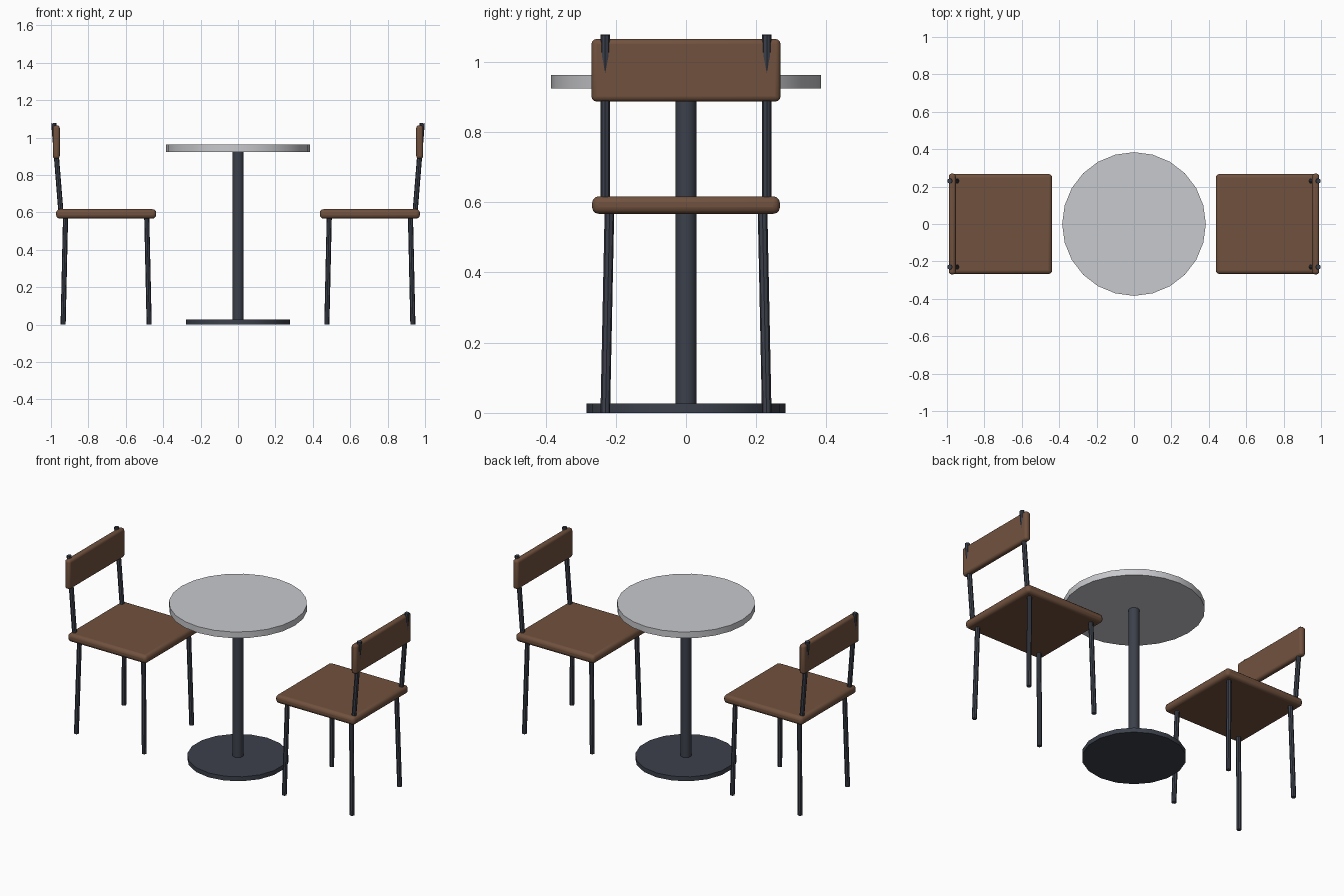
import bpy, math
from mathutils import Vector

if "Cube" in bpy.data.objects:
    bpy.data.objects.remove(bpy.data.objects["Cube"])


def material(name, rgb):
    m = bpy.data.materials.new(name)
    m.diffuse_color = (*rgb, 1)
    m.use_nodes = True
    m.node_tree.nodes["Principled BSDF"].inputs["Base Color"].default_value = m.diffuse_color
    return m


wood = material("brown wood", (0.165, 0.083, 0.048))
metal = material("dark metal", (0.045, 0.052, 0.070))
stone = material("light grey top", (0.58, 0.585, 0.61))


def finish(name, mat):
    ob = bpy.context.object
    ob.name = name
    ob.data.materials.append(mat)
    bpy.ops.object.shade_smooth_by_angle(angle=math.radians(35))
    return ob


def rod(name, a, b, radius, mat, sides):
    a, b = Vector(a), Vector(b)
    d = b - a
    bpy.ops.mesh.primitive_cylinder_add(
        vertices=sides, radius=radius, depth=d.length, location=(a + b) / 2,
        rotation=d.to_track_quat('Z', 'Y').to_euler() if d.xy.length > 1e-5 else (0, 0, 0))
    return finish(name, mat)


def board(name, center, size, bevel):
    bpy.ops.mesh.primitive_cube_add(size=1, location=center)
    ob = bpy.context.object
    ob.scale = size
    bpy.ops.object.transform_apply(location=False, rotation=False, scale=True)
    finish(name, wood)
    mod = ob.modifiers.new("rounded edges", 'BEVEL')
    mod.width, mod.segments = bevel, 3
    return ob


# pedestal table
rod("table_base", (0, 0, 0), (0, 0, 0.027), 0.283, metal, 18)
rod("table_pole", (0, 0, 0.02), (0, 0, 0.93), 0.030, metal, 16)
rod("table_top", (0, 0, 0.924), (0, 0, 0.962), 0.384, stone, 24)

# two chairs facing the table
SEAT_X = 0.705
for side, s in (("left", -1), ("right", 1)):
    board(f"{side}_seat", (s * SEAT_X, 0, 0.592), (0.535, 0.535, 0.050), 0.019)
    board(f"{side}_backrest", (s * 0.9715, 0, 0.976), (0.037, 0.538, 0.178), 0.014)
    for t in (-1, 1):
        # back posts leaning outwards
        rod(f"{side}_back_post", (s * 0.946, t * 0.23, 0.59),
            (s * 0.985, t * 0.23, 1.077), 0.0137, metal, 8)
        # splayed legs
        for u in (-1, 1):
            rod(f"{side}_leg", (s * (SEAT_X + u * 0.23), t * 0.23, 0.0),
                (s * (SEAT_X + u * 0.217), t * 0.218, 0.58), 0.0137, metal, 8)
